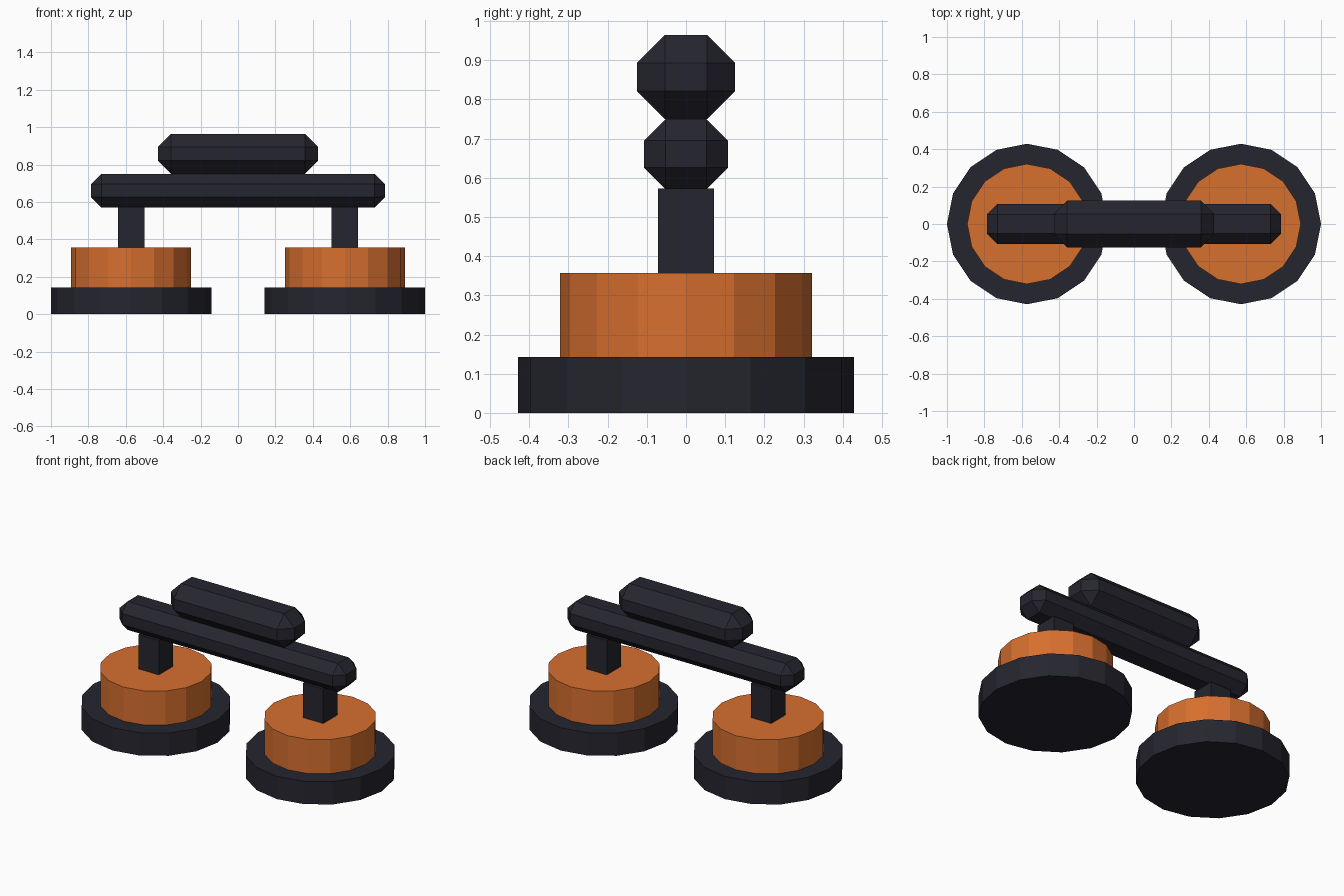
import bpy
import bmesh
from mathutils import Matrix, Vector

default = bpy.data.objects.get("Cube")
if default:
    bpy.data.objects.remove(default, do_unlink=True)


def make_material(name, rgb):
    mat = bpy.data.materials.new(name)
    mat.use_nodes = True
    colour = (*rgb, 1)
    mat.diffuse_color = colour
    mat.node_tree.nodes["Principled BSDF"].inputs["Base Color"].default_value = colour
    return mat


charcoal = make_material("charcoal", (0.0185, 0.0185, 0.028))
orange = make_material("orange", (0.68, 0.16, 0.028))


def finish(name, bm, mat):
    mesh = bpy.data.meshes.new(name)
    bm.to_mesh(mesh)
    bm.free()
    mesh.materials.append(mat)
    obj = bpy.data.objects.new(name, mesh)
    bpy.context.scene.collection.objects.link(obj)


def disc(name, x, radius, bottom, top, mat):
    bm = bmesh.new()
    bmesh.ops.create_cone(bm, cap_ends=True, segments=16, radius1=radius, radius2=radius,
                          depth=top - bottom,
                          matrix=Matrix.Translation((x, 0, (bottom + top) / 2)))
    finish(name, bm, mat)


def block(name, x, half_x, half_y, bottom, top, mat, chamfer=0):
    bm = bmesh.new()
    size = Vector((2 * half_x, 2 * half_y, top - bottom))
    place = Matrix.LocRotScale(Vector((x, 0, (bottom + top) / 2)), None, size)
    bmesh.ops.create_cube(bm, size=1, matrix=place)
    if chamfer:
        bmesh.ops.bevel(bm, geom=bm.edges[:], offset=chamfer, offset_type='OFFSET',
                        segments=1, affect='EDGES')
    finish(name, bm, mat)


# Two round feet, each with a collar and a square post
for side, sign in (("left", 1), ("right", -1)):
    x = sign * 0.571
    disc(side + "_foot", x, 0.429, 0, 0.143, charcoal)
    disc(side + "_collar", x, 0.321, 0.143, 0.357, orange)
    block(side + "_post", x, 0.071, 0.071, 0.357, 0.573, charcoal)

# Chamfered cross bar and the shorter grip on top of it
block("cross_bar", 0, 0.786, 0.107, 0.571, 0.75, charcoal, 0.055)
block("top_grip", 0, 0.429, 0.125, 0.75, 0.964, charcoal, 0.071)
